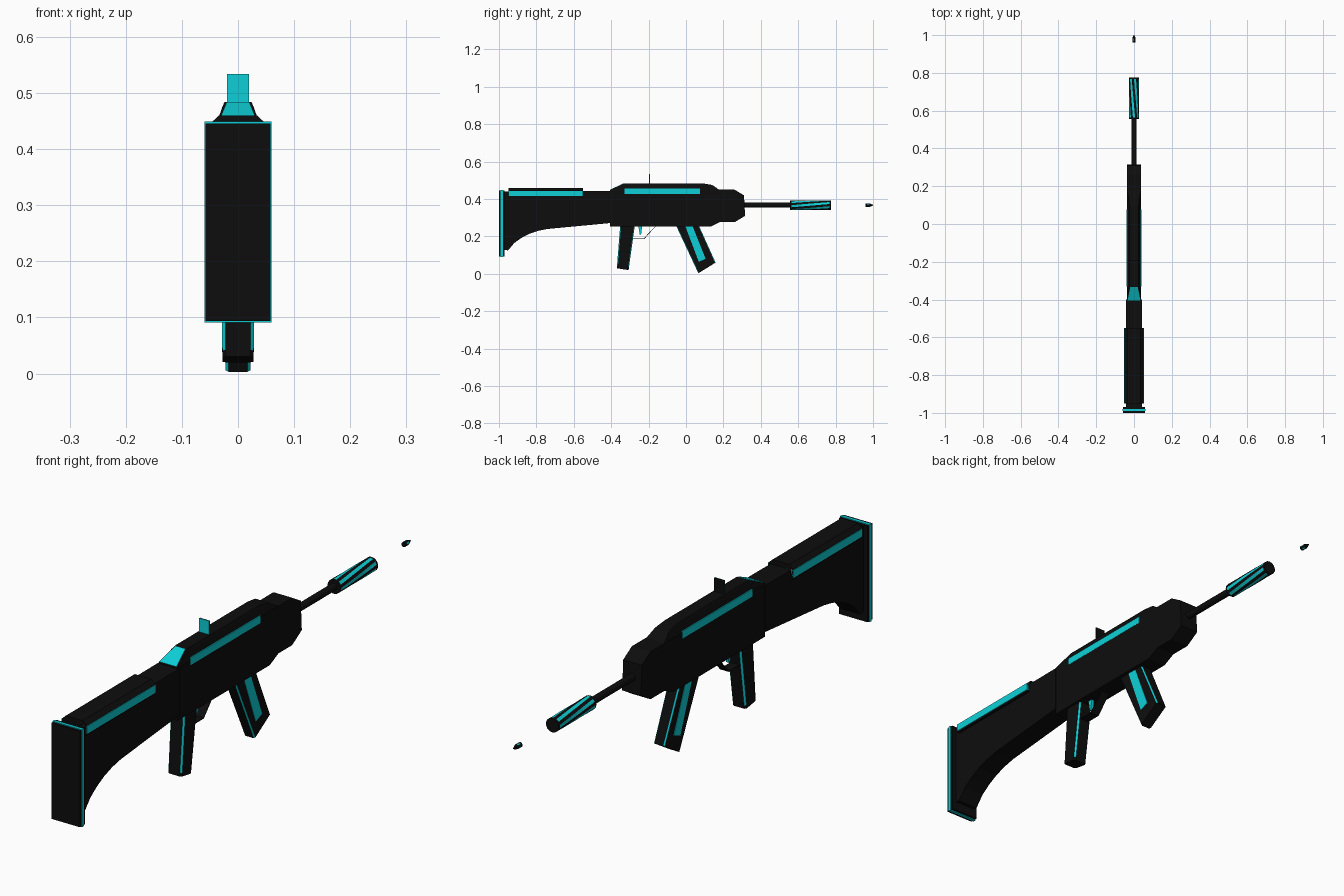
import bpy, bmesh
from math import cos, sin, pi, radians
from mathutils import Vector

if "Cube" in bpy.data.objects:
    bpy.data.objects.remove(bpy.data.objects["Cube"])


def material(name, color):
    m = bpy.data.materials.new(name)
    m.diffuse_color = color
    m.use_nodes = True
    m.node_tree.nodes["Principled BSDF"].inputs["Base Color"].default_value = m.diffuse_color
    return m


BLACK = material("black", (0.004, 0.004, 0.004, 1))
CYAN = material("cyan", (0.004, 0.63, 0.68, 1))


def loft(name, rings, mat=BLACK, accent=None):
    """Bridge equal rings, cap the ends; accent(segment, side) picks cyan faces."""
    bm = bmesh.new()
    vs = [[bm.verts.new(p) for p in r] for r in rings]
    n = len(vs[0])
    for i in range(len(vs) - 1):
        for j in range(n):
            k = (j + 1) % n
            f = bm.faces.new((vs[i][j], vs[i][k], vs[i + 1][k], vs[i + 1][j]))
            f.material_index = int(bool(accent and accent(i, j)))
    bm.faces.new(vs[0])
    bm.faces.new(vs[-1])
    bmesh.ops.recalc_face_normals(bm, faces=bm.faces)
    me = bpy.data.meshes.new(name)
    bm.to_mesh(me)
    bm.free()
    me.materials.append(mat)
    me.materials.append(CYAN)
    ob = bpy.data.objects.new(name, me)
    bpy.context.collection.objects.link(ob)
    return ob


def prism(name, profile, w, mat=BLACK):
    """Side profile (y, z) extruded across x from -w to w."""
    return loft(name, [[(x, y, z) for y, z in profile] for x in (-w, w)], mat)


def box(name, y0, y1, z0, z1, w, mat=BLACK):
    return prism(name, [(y0, z0), (y1, z0), (y1, z1), (y0, z1)], w, mat)


def tube(name, stations, sides, z=0.367, mat=BLACK, accent=None):
    """Round part along y from (y, radius, twist) stations."""
    rings = [[(r * cos(2 * pi * j / sides + t), y, z + r * sin(2 * pi * j / sides + t))
              for j in range(sides)] for y, r, t in stations]
    return loft(name, rings, mat, accent)


def eight_sided(back, front, w, c):
    """Chamfered section between a back and a front (y, z) point."""
    b, f = Vector((0, *back)), Vector((0, *front))
    d = (f - b).normalized() * c
    pts = [(-(w - c), b), (w - c, b), (w, b + d), (w, f - d),
           (w - c, f), (-(w - c), f), (-w, f - d), (-w, b + d)]
    return [p + Vector((x, 0, 0)) for x, p in pts]


def odd_sides(seg, side):
    return side % 2 == 1


# Stock with curved underside
prism("stock", [(-0.975, 0.44), (-0.975, 0.13), (-0.952, 0.125), (-0.917, 0.166),
                (-0.88, 0.192), (-0.837, 0.214), (-0.79, 0.23), (-0.74, 0.24),
                (-0.40, 0.272), (-0.40, 0.443)], 0.042)

# Raised cheek rest and its side stripes
section = [(-0.05, 0.41), (0.05, 0.41), (0.05, 0.445), (0.034, 0.46), (-0.034, 0.46), (-0.05, 0.445)]
loft("cheek_rest", [[(x, y, z) for x, z in section] for y in (-0.95, -0.55)])
box("cheek_stripe", -0.95, -0.55, 0.416, 0.444, 0.0525, CYAN)

# Butt plate with a coloured rim
box("butt_plate", -1.0, -0.97, 0.094, 0.446, 0.058)
box("butt_rim", -0.991, -0.979, 0.091, 0.449, 0.06, CYAN)

# Receiver body and its tapered top
prism("receiver", [(-0.405, 0.252), (-0.405, 0.445), (0.17, 0.45), (0.26, 0.45),
                   (0.31, 0.42), (0.316, 0.31), (0.26, 0.276), (0.18, 0.276), (0.13, 0.252)], 0.038)
levels = [(0.42, -0.405, 0.19, 0.0375), (0.448, -0.405, 0.18, 0.0375),
          (0.475, -0.348, 0.14, 0.028), (0.484, -0.33, 0.09, 0.024)]
loft("receiver_top", [[(-w, a, z), (w, a, z), (w, b, z), (-w, b, z)] for z, a, b, w in levels])
box("receiver_stripe", -0.33, 0.076, 0.428, 0.455, 0.0388, CYAN)

# Coloured plate on the rear slope
loft("rear_slope_plate", [[(-0.034, -0.404 - d, 0.447 + 2 * d), (0.034, -0.404 - d, 0.447 + 2 * d),
                           (0.02, -0.333 - d, 0.481 + 2 * d), (-0.02, -0.333 - d, 0.481 + 2 * d)]
                          for d in (0, 0.0015)], CYAN)

# Rear sight, coloured towards the shooter
box("sight", -0.195, -0.192, 0.48, 0.534, 0.02)
box("sight_face", -0.197, -0.195, 0.48, 0.534, 0.02, CYAN)

# Grip with coloured corner chamfers and a black foot
grip_top = eight_sided((-0.351, 0.27), (-0.272, 0.27), 0.029, 0.006)
grip_end = eight_sided((-0.37, 0.03), (-0.307, 0.02), 0.028, 0.006)
grip_mid = [a.lerp(b, 0.95) for a, b in zip(grip_top, grip_end)]
loft("grip", [grip_top, grip_mid, grip_end], accent=lambda i, j: i == 0 and j % 2 == 1)

# Trigger and guard
prism("trigger", [(-0.255, 0.255), (-0.235, 0.255), (-0.24, 0.21), (-0.247, 0.21)], 0.006, CYAN)
prism("trigger_guard", [(-0.29, 0.186), (-0.224, 0.186), (-0.162, 0.254), (-0.165, 0.254),
                        (-0.226, 0.189), (-0.29, 0.189)], 0.018)

# Slanted magazine with side panels
loft("magazine", [eight_sided((-0.055, 0.262), (0.067, 0.262), 0.024, 0.005),
                  eight_sided((0.066, 0.003), (0.158, 0.06), 0.022, 0.005)], accent=odd_sides)
prism("magazine_panel", [(-0.003, 0.253), (0.036, 0.253), (0.105, 0.08), (0.068, 0.065)], 0.0246, CYAN)

# Barrel and twisted striped muzzle
tube("barrel", [(0.30, 0.0135, 0), (0.57, 0.0135, 0)], 12)
twist = [(0.563 + 0.205 * i / 6, 0.026, radians(40) * i / 6) for i in range(7)]
tube("muzzle", [(0.556, 0.026, 0)] + twist + [(0.776, 0.026, radians(40))], 14,
     accent=lambda i, j: 0 < i < 7 and j % 2 == 1)

# Bullet in flight
tube("bullet", [(0.96, 0.009, 0), (0.968, 0.009, 0), (0.982, 0.009, 0), (0.991, 0.006, 0), (1.0, 0.002, 0)],
     8, accent=lambda i, j: i == 1 and j % 2 == 0)
